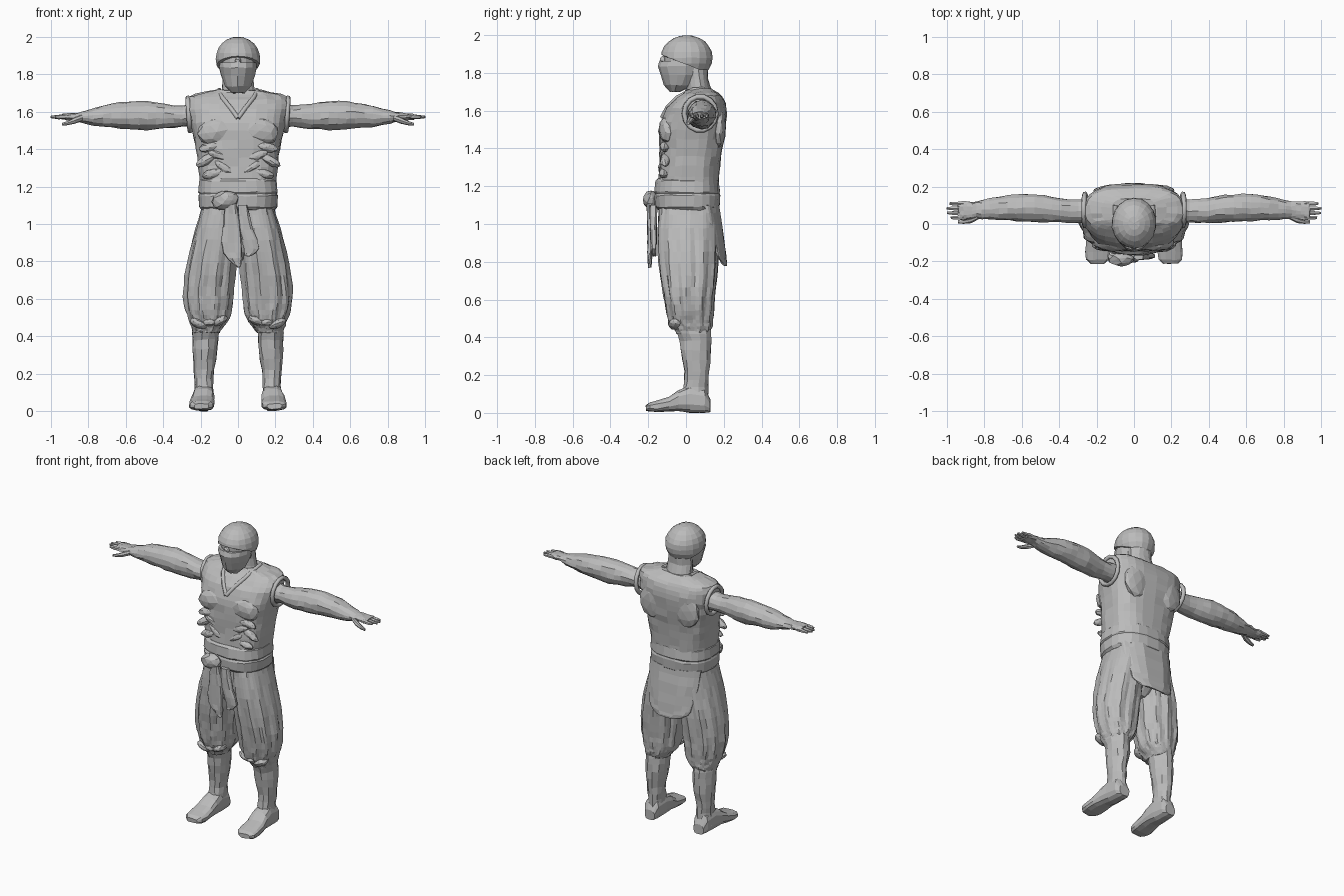
import bpy, bmesh, math, random
from mathutils import Vector, Matrix

random.seed(4)
if "Cube" in bpy.data.objects:
    bpy.data.objects.remove(bpy.data.objects["Cube"])

grey = bpy.data.materials.new("plain grey")
grey.use_nodes = True
tone = (0.5, 0.5, 0.5, 1)
grey.diffuse_color = tone
grey.node_tree.nodes["Principled BSDF"].inputs["Base Color"].default_value = tone


def finish(name, bm, jitter=0.0, side=1):
    """Roughen, mirror if needed, and turn a bmesh into a flat shaded object."""
    for v in bm.verts:
        v.co += Vector([random.uniform(-jitter, jitter) for _ in range(3)])
        v.co.x *= side
    bmesh.ops.recalc_face_normals(bm, faces=bm.faces)
    mesh = bpy.data.meshes.new(name)
    bm.to_mesh(mesh)
    bm.free()
    mesh.materials.append(grey)
    obj = bpy.data.objects.new(name, mesh)
    bpy.context.collection.objects.link(obj)
    return obj


def resample(rows, count):
    """Smooth a short list of sections into a longer one."""
    out = []
    for i in range(count):
        f = i / (count - 1) * (len(rows) - 1)
        k = min(int(f), len(rows) - 2)
        t = f - k
        a, b, c, d = [rows[max(0, min(len(rows) - 1, k + j))] for j in (-1, 0, 1, 2)]
        out.append([q + t / 2 * (r - p + t * (2*p - 5*q + 4*r - s + t * (3*(q - r) + s - p)))
                    for p, q, r, s in zip(a, b, c, d)])
    return out


def loft(name, axis, rows, sides=16, rings=0, power=2.0, jitter=0.003, side=1,
         folds=0, depth=0.0, twist=0.0, bow=0.0):
    """Skin sections (position, u min, u max, v min, v max) along an axis."""
    bm = bmesh.new()
    rows = resample(rows, rings or len(rows))
    loops = []
    for n, (t, u0, u1, v0, v1) in enumerate(rows):
        f = n / (len(rows) - 1)
        loop = []
        for i in range(sides):
            a = math.tau * (i + 0.5) / sides
            swell = 1 + depth * math.sin(math.pi * f) * math.cos(folds * a + twist * f)
            c, s = [math.copysign(abs(w) ** (2 / power), w) * swell
                    for w in (math.cos(a), math.sin(a))]
            u, v = (u0 + u1 + (u1 - u0) * c) / 2, (v0 + v1 + (v1 - v0) * s) / 2
            v -= bow * u * u
            loop.append(bm.verts.new({"x": (t, u, v), "y": (u, t, v), "z": (u, v, t)}[axis]))
        loops.append(loop)
    for low, high in zip(loops, loops[1:]):
        for i in range(sides):
            j = (i + 1) % sides
            bm.faces.new((low[i], low[j], high[j], high[i]))
    bm.faces.new(loops[0])
    bm.faces.new(loops[-1])
    return finish(name, bm, jitter, side)


def blob(name, place, size, tilt=0.0, side=1, jitter=0.002):
    """Faceted ellipsoid, tilted about the front-back axis."""
    bm = bmesh.new()
    bmesh.ops.create_icosphere(bm, subdivisions=2, radius=1)
    bmesh.ops.transform(bm, verts=bm.verts, matrix=Matrix.Translation(place)
                        @ Matrix.Rotation(tilt, 4, "Y") @ Matrix.Diagonal((*size, 1)))
    return finish(name, bm, jitter, side)


def band(name, points, thick, closed=False):
    """Raised hem following a path."""
    curve = bpy.data.curves.new(name, "CURVE")
    curve.dimensions = "3D"
    curve.bevel_depth = thick
    curve.bevel_resolution = 1
    curve.use_fill_caps = True
    spline = curve.splines.new("POLY")
    spline.points.add(len(points) - 1)
    for p, co in zip(spline.points, points):
        p.co = (*co, 1)
    spline.use_cyclic_u = closed
    curve.materials.append(grey)
    bpy.context.collection.objects.link(bpy.data.objects.new(name, curve))


# Torso, neck and sash
loft("vest", "z", [(1.08, -.195, .195, -.15, .165), (1.2, -.2, .2, -.15, .17),
                   (1.32, -.215, .215, -.14, .18), (1.42, -.228, .228, -.14, .195),
                   (1.52, -.25, .25, -.135, .21), (1.6, -.265, .265, -.11, .215),
                   (1.66, -.268, .268, -.06, .2), (1.69, -.24, .24, -.02, .175),
                   (1.715, -.12, .12, .0, .14)], sides=26, rings=18, power=2.8, jitter=.004)
loft("neck", "z", [(1.66, -.11, .11, -.03, .15), (1.72, -.088, .088, .0, .13),
                   (1.77, -.082, .082, .0, .115), (1.83, -.08, .08, -.02, .12)])
loft("sash_upper", "z", [(1.155, -.205, .205, -.16, .172), (1.17, -.213, .213, -.167, .18),
                         (1.23, -.207, .207, -.162, .177), (1.242, -.195, .195, -.15, .165)],
     sides=24, power=2.6)
loft("sash_lower", "z", [(1.075, -.195, .195, -.15, .165), (1.09, -.208, .208, -.165, .177),
                         (1.15, -.212, .212, -.17, .182), (1.168, -.205, .205, -.16, .175)],
     sides=24, power=2.6)
blob("sash_knot", (-.07, -.185, 1.125), (.072, .04, .052), -.15, jitter=.005)

# Hanging cloth
loft("front_tail", "z", [(1.11, -.07, -.01, -.21, -.165), (1.0, -.08, .01, -.205, -.17),
                         (.87, -.09, .02, -.205, -.18), (.81, -.05, .022, -.202, -.18),
                         (.77, -.005, .01, -.2, -.185)], rings=8, power=3)
loft("front_second_tail", "z", [(1.1, .0, .05, -.19, -.15), (.97, .01, .08, -.19, -.155),
                                (.87, .03, .115, -.185, -.155), (.83, .035, .07, -.18, -.16)],
     rings=7, power=3)
loft("back_flap", "z", [(1.1, -.19, .19, .155, .185), (1.0, -.185, .185, .175, .198),
                        (.87, -.16, .16, .195, .215), (.81, -.14, .14, .205, .22),
                        (.78, -.08, .08, .208, .22)], sides=20, rings=9, power=4, bow=1.8)

# Crossed collar and back seams
for side in (-1, 1):
    band("collar", [(side * x, y, z) for x, y, z in
                    ((.1, .1, 1.715), (.105, .03, 1.71), (.08, -.045, 1.67),
                     (.04, -.095, 1.62), (0, -.125, 1.565))], .013)

# Head: wrapped face and rounded hood
loft("face_mask", "z", [(1.7, -.035, .035, -.085, -.03), (1.735, -.07, .07, -.115, .04),
                        (1.79, -.092, .092, -.135, .09), (1.835, -.102, .102, -.15, .1),
                        (1.862, -.1, .1, -.142, .1)], sides=14, power=1.8)
loft("eye_band", "z", [(1.84, -.094, .094, -.118, .1), (1.91, -.098, .098, -.118, .1)], sides=14)
blob("nose_bridge", (0, -.118, 1.868), (.018, .022, .022))
hood = bmesh.new()
bmesh.ops.create_uvsphere(hood, u_segments=18, v_segments=12, radius=1)
bmesh.ops.transform(hood, verts=hood.verts, matrix=Matrix.Translation((0, .004, 1.88))
                    @ Matrix.Diagonal((.12, .137, .12, 1)))
cut = bmesh.ops.bisect_plane(hood, geom=hood.verts[:] + hood.edges[:] + hood.faces[:],
                             plane_co=(0, 0, 1.845), plane_no=(0, -.1, -.26), clear_outer=True)
bmesh.ops.holes_fill(hood, edges=[e for e in hood.edges if e.is_boundary])
finish("hood", hood, .0015)

for side, word in ((1, "left_"), (-1, "right_")):
    # Armhole hem
    ring = [math.tau * i / 14 for i in range(14)]
    band(word + "armhole_hem", [(side * (.262 + .006 * math.sin(a)), .075 + .085 * math.cos(a),
                                 1.585 + .09 * math.sin(a)) for a in ring], .014, True)

    # Chest muscle and cloth folds
    blob(word + "chest", (.115, -.095, 1.495), (.105, .05, .075), .15, side, .004)
    for i, (x, z, tilt) in enumerate(((.15, 1.41, .2), (.1, 1.365, -.3), (.17, 1.34, .5),
                                      (.07, 1.3, -.6), (.13, 1.27, .25))):
        blob(f"{word}vest_fold_{i}", (x, -.128 + x / 10, z), (.065, .026, .025), tilt, side, .003)
    blob(word + "shoulder_blade", (.12, .175, 1.52), (.1, .036, .12), -.2, side, .003)

    # Arm, hand and fingers
    loft(word + "arm", "x", [(.22, .005, .14, 1.515, 1.65), (.3, .005, .13, 1.52, 1.63),
                             (.4, .005, .14, 1.508, 1.645), (.5, .01, .158, 1.502, 1.658),
                             (.6, .012, .16, 1.51, 1.653), (.7, .02, .15, 1.515, 1.638),
                             (.8, .025, .13, 1.535, 1.608), (.86, .03, .118, 1.55, 1.595),
                             (.91, .02, .122, 1.555, 1.592), (.94, .025, .118, 1.558, 1.586)],
         sides=14, rings=20, jitter=.004, side=side)
    for i, tip in enumerate((.978, .998, 1.0, .985)):
        y = .022 + i * .025
        loft(f"{word}finger_{i}", "x", [(.91, y, y + .024, 1.56, 1.588), (.96, y, y + .023, 1.56, 1.582),
                                        (tip, y + .005, y + .019, 1.565, 1.578)],
             sides=6, jitter=.001, side=side)
    loft(word + "thumb", "x", [(.83, .025, .06, 1.55, 1.585), (.87, .005, .04, 1.535, 1.57),
                               (.91, .0, .028, 1.527, 1.55), (.94, .004, .02, 1.525, 1.54)],
         sides=7, jitter=.001, side=side)

    # Pleated baggy trouser leg
    loft(word + "trouser_leg", "z",
         [(1.1, .0, .19, -.14, .16), (.95, .0, .232, -.15, .165), (.8, .008, .268, -.143, .165),
          (.65, .022, .288, -.122, .152), (.55, .035, .28, -.105, .145), (.49, .05, .262, -.09, .14),
          (.45, .08, .25, -.065, .135), (.42, .1, .24, -.05, .12)],
         sides=44, rings=18, power=2.2, side=side, folds=11, depth=.045, twist=2.5)
    for i in range(3):
        blob(f"{word}hem_fold_{i}", (.1 + .055 * i, -.055, .485 - .008 * i),
             (.05, .04, .025), .4 - .4 * i, side)

    # Boot shaft and foot
    loft(word + "boot_shaft", "z", [(.44, .1, .245, -.06, .13), (.39, .105, .243, -.035, .137),
                                    (.3, .112, .242, -.025, .132), (.2, .128, .235, -.008, .12),
                                    (.13, .132, .23, -.02, .118), (.05, .13, .235, -.03, .12)],
         sides=12, rings=10, jitter=.004, side=side)
    loft(word + "boot_foot", "y", [(.128, .145, .22, .004, .07), (.1, .132, .235, .0, .13),
                                   (.02, .127, .24, .0, .145), (-.04, .125, .248, .008, .12),
                                   (-.09, .125, .257, .008, .085), (-.15, .125, .262, .004, .066),
                                   (-.19, .132, .256, .006, .055), (-.212, .155, .235, .012, .042)],
         sides=12, power=2.8, jitter=.002, side=side)

# Seat joining the trouser legs
loft("trouser_seat", "z", [(1.1, -.18, .18, -.14, .16), (.95, -.17, .17, -.14, .155),
                           (.85, -.12, .12, -.11, .14), (.79, -.05, .05, -.05, .09)], rings=7)
